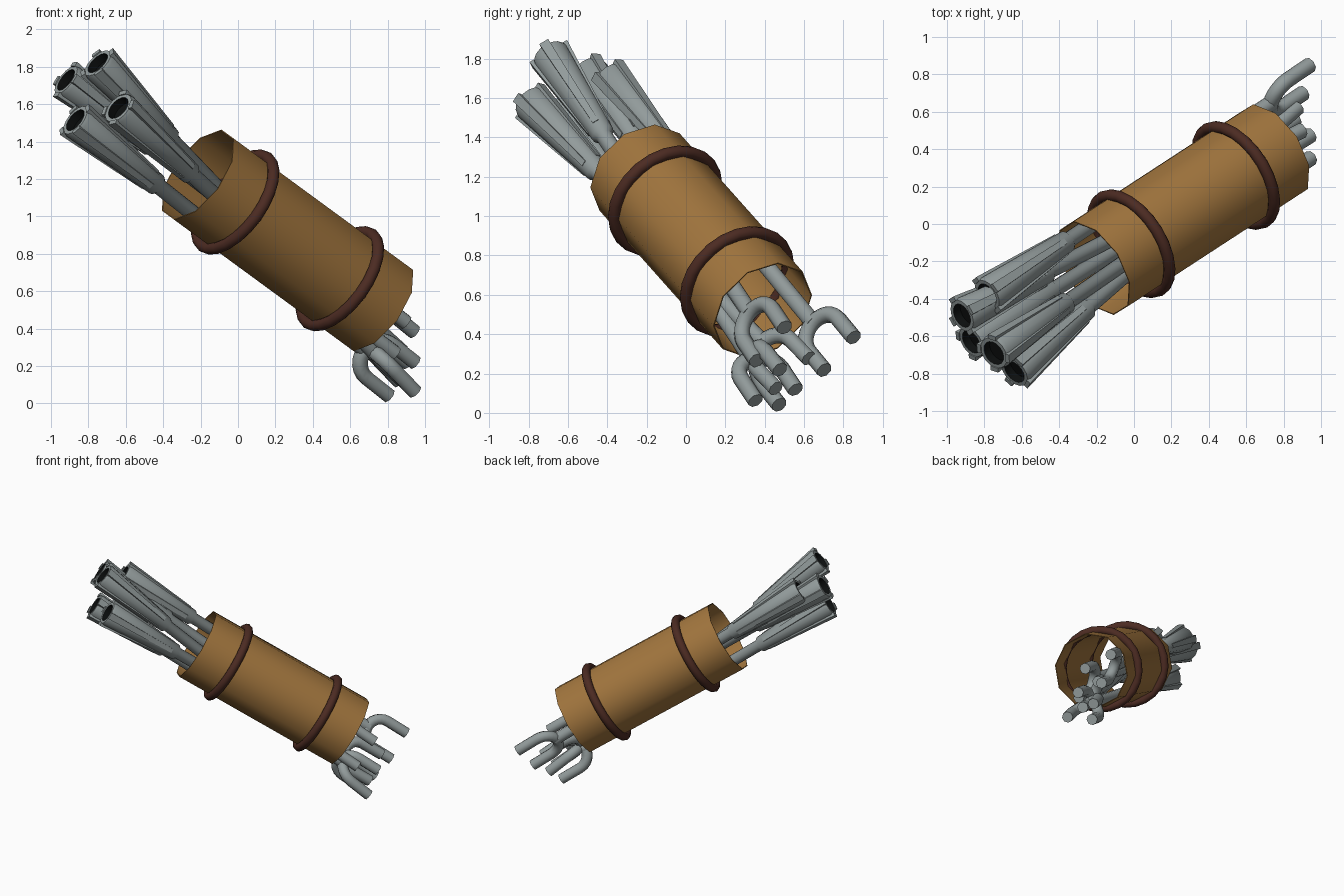
import bpy, bmesh, math
from mathutils import Vector, Matrix

cube = bpy.data.objects.get("Cube")
if cube:
    bpy.data.objects.remove(cube, do_unlink=True)


def material(name, r, g, b):
    m = bpy.data.materials.new(name)
    m.use_nodes = True
    m.diffuse_color = (r, g, b, 1)
    bsdf = m.node_tree.nodes["Principled BSDF"]
    bsdf.inputs["Base Color"].default_value = (r, g, b, 1)
    bsdf.inputs["Roughness"].default_value = 0.8
    return m


tan = material("tan leather", 0.36, 0.18, 0.048)
brown = material("dark brown strap", 0.072, 0.024, 0.016)
steel = material("grey steel", 0.29, 0.33, 0.33)
black = material("black bore", 0.004, 0.005, 0.005)


def frame(origin, z_dir, x_hint):
    """Matrix whose z runs along z_dir and whose x is closest to x_hint."""
    z = Vector(z_dir).normalized()
    x = Vector(x_hint)
    x = (x - z * x.dot(z)).normalized()
    y = z.cross(x)
    m = Matrix((x, y, z)).transposed().to_4x4()
    m.translation = Vector(origin)
    return m


def finish(bm, name, matrix, mats, angle=40):
    bmesh.ops.recalc_face_normals(bm, faces=bm.faces)
    mesh = bpy.data.meshes.new(name)
    bm.to_mesh(mesh)
    bm.free()
    ob = bpy.data.objects.new(name, mesh)
    bpy.context.collection.objects.link(ob)
    ob.matrix_world = matrix
    for m in mats:
        mesh.materials.append(m)
    bpy.ops.object.select_all(action='DESELECT')
    ob.select_set(True)
    bpy.context.view_layer.objects.active = ob
    bpy.ops.object.shade_smooth_by_angle(angle=math.radians(angle))
    return ob


def skin(bm, rings, closed=False):
    """Bridge a list of equal rings of points; returns the vertex rings."""
    vr = [[bm.verts.new(p) for p in ring] for ring in rings]
    n = len(vr[0])
    pairs = list(zip(vr, vr[1:])) + ([(vr[-1], vr[0])] if closed else [])
    for a, b in pairs:
        for i in range(n):
            j = (i + 1) % n
            bm.faces.new((a[i], a[j], b[j], b[i]))
    return vr


def circle(r, z, sides, phase=0.0):
    return [Vector((r * math.cos(phase + i * math.tau / sides),
                    r * math.sin(phase + i * math.tau / sides), z))
            for i in range(sides)]


# Sleeve: ten-sided open tube, tilted
axis = Vector((0.56, 0.365, -0.41)).normalized()
centre = Vector((0.265, 0.077, 0.872))
half = 0.672
sleeve_frame = frame(centre, axis, (0.591, 0, 0.807))
bm = bmesh.new()
wall = [(0.283, -half), (0.283, half), (0.277, half), (0.277, -half)]
skin(bm, [circle(r, z, 10, math.radians(18)) for r, z in wall], closed=True)
finish(bm, "sleeve", sleeve_frame, [tan])

# Two straps around the sleeve
for name, z in (("upper_strap", -0.392), ("lower_strap", 0.392)):
    bm = bmesh.new()
    tube = [(0.293 + 0.032 * math.cos(a), z + 0.032 * math.sin(a))
            for a in (k * math.tau / 10 for k in range(10))]
    skin(bm, [circle(r, h, 24) for r, h in tube], closed=True)
    finish(bm, name, sleeve_frame, [brown], 60)


# Rod: flared hollow socket with four ribs, then a plain shaft
def add_rod(name, m, length):
    bm = bmesh.new()
    bore = 0.068
    profile = [(bore, 0.05), (bore, 0), (0.09, 0), (0.097, 0.02),
               (0.06, 0.62), (0.043, 0.64), (0.043, length)]
    rings = skin(bm, [circle(r, z, 16) for r, z in profile])
    bm.faces.new(rings[0])
    bm.faces.new(rings[-1])
    for f in bm.faces:
        if all(v.co.z < 0.06 and v.co.xy.length < bore + 0.002 for v in f.verts):
            f.material_index = 1
    for k in range(4):
        box = bmesh.ops.create_cube(bm, size=1)["verts"]
        turn = Matrix.Rotation(k * math.tau / 4 + 0.4, 3, 'Z')
        for v in box:
            t = v.co.z + 0.5
            radius = 0.098 - 0.038 * t + v.co.x * (0.026 - 0.016 * t)
            v.co = turn @ Vector((radius, v.co.y * (0.052 - 0.02 * t),
                                  -0.006 + 0.58 * t))
    finish(bm, name, m, [steel, black])


# Fork: U-shaped eight-sided bar, open away from the socket
def add_fork(name, m, length):
    bm = bmesh.new()
    width, prong, thick = 0.113, 0.17, 0.042
    z0 = length - prong
    path = [((-width, length), (0, -1))]
    for i in range(13):
        a = math.pi * i / 12
        path.append(((-width * math.cos(a), z0 - width * math.sin(a)),
                     (math.sin(a), -math.cos(a))))
    path.append(((width, length), (0, 1)))
    rings = []
    for (x, z), (tx, tz) in path:
        side = Vector((tz, 0, -tx))
        c = Vector((x, 0, z))
        rings.append([c + side * p.x + Vector((0, p.y, 0))
                      for p in circle(thick, 0, 8, math.pi / 8)])
    vr = skin(bm, rings)
    bm.faces.new(vr[0])
    bm.faces.new(vr[-1])
    finish(bm, name, m, [steel], 46)


# Each tool: socket mouth, middle of the fork tips, direction across the fork
tools = [
    ((-0.92, -0.49, 1.73), (0.87, 0.43, 0.35), (0.05, 0.12, 0.14)),
    ((-0.75, -0.69, 1.82), (0.905, 0.455, 0.09), (0.10, -0.23, -0.07)),
    ((-0.87, -0.63, 1.515), (0.877, 0.475, 0.13), (0.59, 0, 0.81)),
    ((-0.64, -0.79, 1.58), (0.88, 0.54, 0.20), (0, 0.12, 0.10)),
    ((-0.785, -0.38, 1.70), (0.925, 0.777, 0.30), (0.03, 0.15, 0.175)),
]
for i, (mouth, tip, across) in enumerate(tools, 1):
    d = Vector(tip) - Vector(mouth)
    m = frame(mouth, d, across)
    add_rod(f"socket_rod_{i}", m, d.length - 0.27)
    add_fork(f"fork_{i}", m, d.length)
